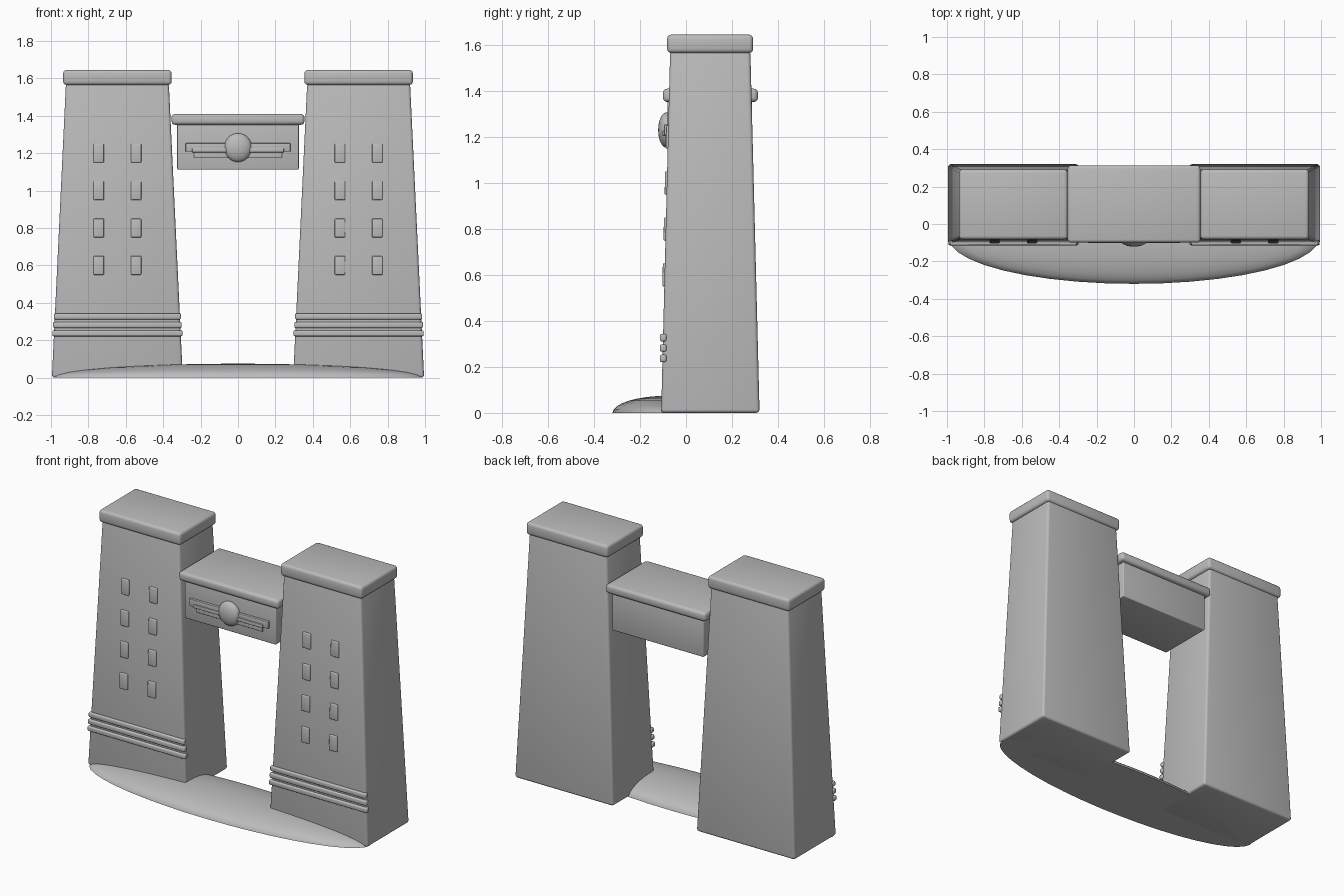
import bpy, bmesh
from mathutils import Matrix

cube = bpy.data.objects.get("Cube")
if cube:
    bpy.data.objects.remove(cube, do_unlink=True)

GREY = (0.5, 0.5, 0.5, 1)
stone = bpy.data.materials.new("stone grey")
stone.use_nodes = True
stone.diffuse_color = GREY
stone.node_tree.nodes["Principled BSDF"].inputs["Base Color"].default_value = GREY


def finish(name, bm, bevel=0.0, segments=3, angle=35):
    """Turn a bmesh into a smooth-shaded, optionally bevelled object."""
    bmesh.ops.recalc_face_normals(bm, faces=bm.faces)
    if bevel:
        bmesh.ops.bevel(bm, geom=bm.edges[:], offset=bevel, segments=segments,
                        profile=0.5, affect='EDGES', clamp_overlap=True)
    mesh = bpy.data.meshes.new(name)
    bm.to_mesh(mesh)
    bm.free()
    mesh.materials.append(stone)
    obj = bpy.data.objects.new(name, mesh)
    bpy.context.collection.objects.link(obj)
    bpy.ops.object.select_all(action='DESELECT')
    obj.select_set(True)
    bpy.context.view_layer.objects.active = obj
    bpy.ops.object.shade_smooth_by_angle(angle=angle * 3.14159 / 180)
    return obj


def block(name, bottom, top, z, bevel):
    """Box between two (x0, x1, y0, y1) rectangles at heights z."""
    bm = bmesh.new()
    rings = []
    for (x0, x1, y0, y1), h in zip((bottom, top), z):
        rings.append([bm.verts.new((x, y, h)) for x, y in
                      ((x0, y0), (x1, y0), (x1, y1), (x0, y1))])
    low, high = rings
    bm.faces.new(low)
    bm.faces.new(high)
    for i in range(4):
        j = (i + 1) % 4
        bm.faces.new((low[i], low[j], high[j], high[i]))
    return finish(name, bm, bevel)


def box(name, x0, x1, y0, y1, z0, z1, bevel):
    rect = (x0, x1, y0, y1)
    return block(name, rect, rect, (z0, z1), bevel)


def front_y(z):
    """Depth of the sloping tower front at height z."""
    return -0.108 + 0.025 * z


def ellipsoid(name, centre, size, segments, rings, cut=False):
    bm = bmesh.new()
    bmesh.ops.create_uvsphere(bm, u_segments=segments, v_segments=rings, radius=1)
    if cut:
        result = bmesh.ops.bisect_plane(bm, geom=bm.verts[:] + bm.edges[:] + bm.faces[:],
                                        plane_co=(0, 0, 0), plane_no=(0, 0, -1),
                                        clear_outer=True)
        rim = [e for e in bm.edges if e.is_boundary]
        bmesh.ops.contextual_create(bm, geom=rim)
    bm.transform(Matrix.Translation(centre) @ Matrix.Diagonal((*size, 1)))
    return finish(name, bm)


# Domed plinth, partly under the towers
ellipsoid("plinth", (0, -0.075, 0), (0.99, 0.245, 0.075), 40, 16, cut=True)

for side, s in (("left", 1), ("right", -1)):
    def span(a, b):
        return sorted((s * a, s * b))

    # Tapered tower and its cap
    block(side + "_tower", (*span(0.295, 0.995), -0.108, 0.32),
          (*span(0.37, 0.92), -0.069, 0.28), (0, 1.575), 0.015)
    box(side + "_tower_cap", *span(0.355, 0.935), -0.082, 0.292, 1.565, 1.645, 0.018)

    # Three raised bands near the foot
    for i, z in enumerate((0.237, 0.282, 0.327)):
        inset = 0.004 * i
        box(f"{side}_band_{i + 1}", *span(0.297 + inset, 0.993 - inset),
            -0.114, -0.085, z - 0.016, z + 0.016, 0.008)

    # Two columns of windows leaning with the wall
    for col, x in enumerate((0.545, 0.745)):
        for row in range(4):
            z = 0.6 + 0.2 * row
            lo, hi = front_y(z - 0.05), front_y(z + 0.05)
            xs = span(x - 0.028, x + 0.028)
            block(f"{side}_window_{col + 1}_{row + 1}", (*xs, lo - 0.009, lo + 0.02),
                  (*xs, hi - 0.009, hi + 0.02), (z - 0.05, z + 0.05), 0.005)

    # Emblem wings
    box(side + "_wing_upper", *span(0.05, 0.28), -0.095, -0.06, 1.208, 1.254, 0.003)
    box(side + "_wing_middle", *span(0.05, 0.245), -0.102, -0.06, 1.205, 1.228, 0.003)
    box(side + "_wing_lower", *span(0.05, 0.235), -0.09, -0.06, 1.176, 1.207, 0.003)

# Bridge between the towers, with its lid and round emblem
box("bridge", -0.325, 0.325, -0.08, 0.287, 1.112, 1.37, 0.006)
box("bridge_lid", -0.355, 0.355, -0.1, 0.313, 1.352, 1.41, 0.018)
ellipsoid("emblem_disc", (0, -0.085, 1.23), (0.074, 0.036, 0.077), 24, 16)
